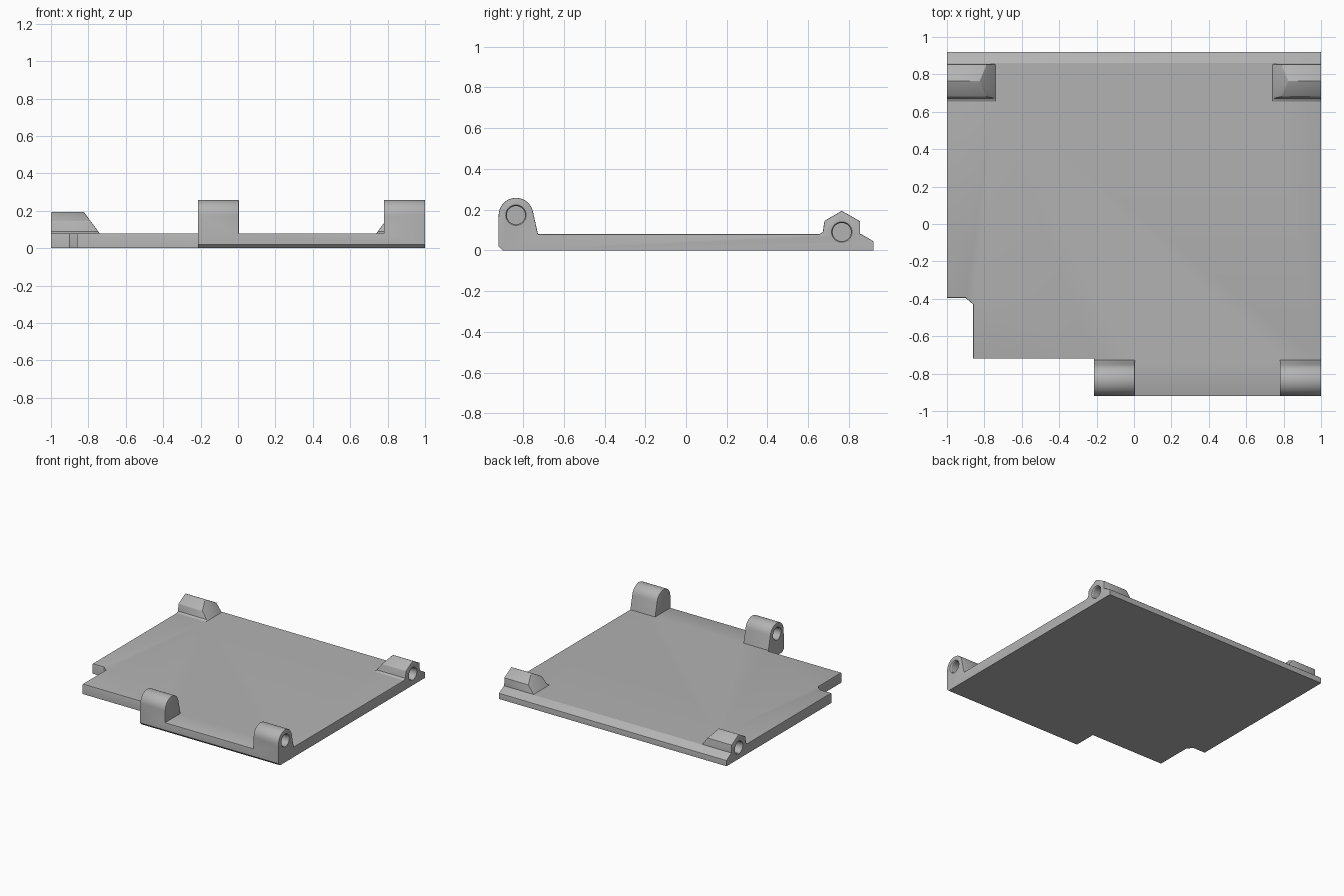
import bpy, bmesh, math
from mathutils import Vector

cube = bpy.data.objects.get("Cube")
if cube:
    bpy.data.objects.remove(cube, do_unlink=True)

TOP = 0.08          # plate thickness
EDGE = 0.008        # small edge chamfer

grey = bpy.data.materials.new("plain grey")
grey.use_nodes = True
grey.diffuse_color = (0.45, 0.45, 0.45, 1)
grey.node_tree.nodes["Principled BSDF"].inputs["Base Color"].default_value = grey.diffuse_color


def finish(bm, name):
    bmesh.ops.recalc_face_normals(bm, faces=bm.faces)
    mesh = bpy.data.meshes.new(name)
    bm.to_mesh(mesh)
    bm.free()
    mesh.materials.append(grey)
    obj = bpy.data.objects.new(name, mesh)
    bpy.context.collection.objects.link(obj)
    return obj


def prism(points, offset):
    """Closed solid from a flat outline pushed along an offset."""
    bm = bmesh.new()
    face = bm.faces.new([bm.verts.new(p) for p in points])
    new = bmesh.ops.extrude_face_region(bm, geom=[face], use_keep_orig=True)
    moved = [v for v in new["geom"] if isinstance(v, bmesh.types.BMVert)]
    bmesh.ops.translate(bm, verts=moved, vec=offset)
    bmesh.ops.recalc_face_normals(bm, faces=bm.faces)
    return bm


def slice_off(bm, point, normal):
    """Remove everything on the normal side of a plane and close the cut."""
    cut = bmesh.ops.bisect_plane(bm, geom=bm.verts[:] + bm.edges[:] + bm.faces[:],
                                 plane_co=point, plane_no=normal, clear_outer=True)
    rim = [e for e in cut["geom_cut"] if isinstance(e, bmesh.types.BMEdge)]
    bmesh.ops.holes_fill(bm, edges=rim)


def combine(target, other, operation):
    mod = target.modifiers.new("join", "BOOLEAN")
    mod.object, mod.operation, mod.solver = other, operation, "EXACT"
    bpy.context.view_layer.objects.active = target
    bpy.ops.object.modifier_apply(modifier=mod.name)
    bpy.data.objects.remove(other, do_unlink=True)


# Base plate with the stepped front left corner
outline = [(-1, 0.92), (1, 0.92), (1, -0.92), (-0.215, -0.92), (-0.215, -0.72),
           (-0.86, -0.72), (-0.86, -0.43), (-0.9, -0.395), (-1, -0.395)]
bm = prism([(x, y, 0) for x, y in outline], (0, 0, TOP))
slice_off(bm, (0, 0.86, TOP), (0, 0.035, 0.06))      # sloping back lip
slice_off(bm, (0, -0.92, 0.02), (0, -1, -1))         # chamfer under the front
plate = finish(bm, "hinge_plate")

# Rounded front knuckles
arc = [(-0.835 + 0.085 * math.cos(a), 0.173 + 0.085 * math.sin(a))
       for a in (math.radians(180 - 10 * i) for i in range(18))]
front_profile = [(-0.92, 0.04)] + arc + [(-0.727, TOP), (-0.727, 0.04)]
for x0, x1 in ((-0.215, 0.005), (0.78, 1)):
    bm = prism([(x0, y, z) for y, z in front_profile], (x1 - x0, 0, 0))
    combine(plate, finish(bm, "front_knuckle"), "UNION")

# Peaked back knuckles with sloping inner ends
back_profile = [(0.655, 0.07), (0.655, TOP), (0.672, 0.09), (0.68, 0.145), (0.765, 0.194),
                (0.855, 0.143), (0.855, 0.07)]
for side in (-1, 1):
    bm = prism([(side, y, z) for y, z in back_profile], (-side * 0.4, 0, 0))
    slice_off(bm, (side * 0.74, 0, TOP), (-side * 0.115, 0, 0.085))
    combine(plate, finish(bm, "back_knuckle"), "UNION")

# Chamfer the outer edges, leaving the underside crisp
bm = bmesh.new()
bm.from_mesh(plate.data)
bmesh.ops.remove_doubles(bm, verts=bm.verts, dist=0.0005)
bmesh.ops.dissolve_limit(bm, angle_limit=0.02, verts=bm.verts, edges=bm.edges)
sharp = [e for e in bm.edges if len(e.link_faces) == 2 and e.is_convex
         and e.calc_face_angle() > math.radians(35)
         and min(v.co.z for v in e.verts) > 0.03]
bmesh.ops.bevel(bm, geom=sharp, offset=EDGE, segments=2, profile=0.5,
                affect="EDGES", clamp_overlap=True)
bm.to_mesh(plate.data)
bm.free()

# Blind pin holes with a flared rim, bored in from the outer faces
pins = [(-0.215, 1, -0.835, 0.173), (1, -1, -0.835, 0.173),
        (-1, 1, 0.765, 0.09), (1, -1, 0.765, 0.09)]
for x, inward, y, z in pins:
    bm = bmesh.new()
    rings = []
    for depth, radius in ((-0.01, 0.057), (0.008, 0.045), (0.16, 0.045)):
        rings.append([bm.verts.new((x + inward * depth, y + radius * math.cos(a), z + radius * math.sin(a)))
                      for a in (math.tau * i / 32 for i in range(32))])
    for near, far in zip(rings, rings[1:]):
        for i in range(32):
            j = (i + 1) % 32
            bm.faces.new((near[i], near[j], far[j], far[i]))
    bm.faces.new(rings[0])
    bm.faces.new(rings[-1])
    cutter = finish(bm, "pin_cutter")
    cutter.hide_render = True
    combine(plate, cutter, "DIFFERENCE")

bpy.ops.object.select_all(action="DESELECT")
plate.select_set(True)
bpy.context.view_layer.objects.active = plate
bpy.ops.object.shade_smooth_by_angle(angle=math.radians(25))
